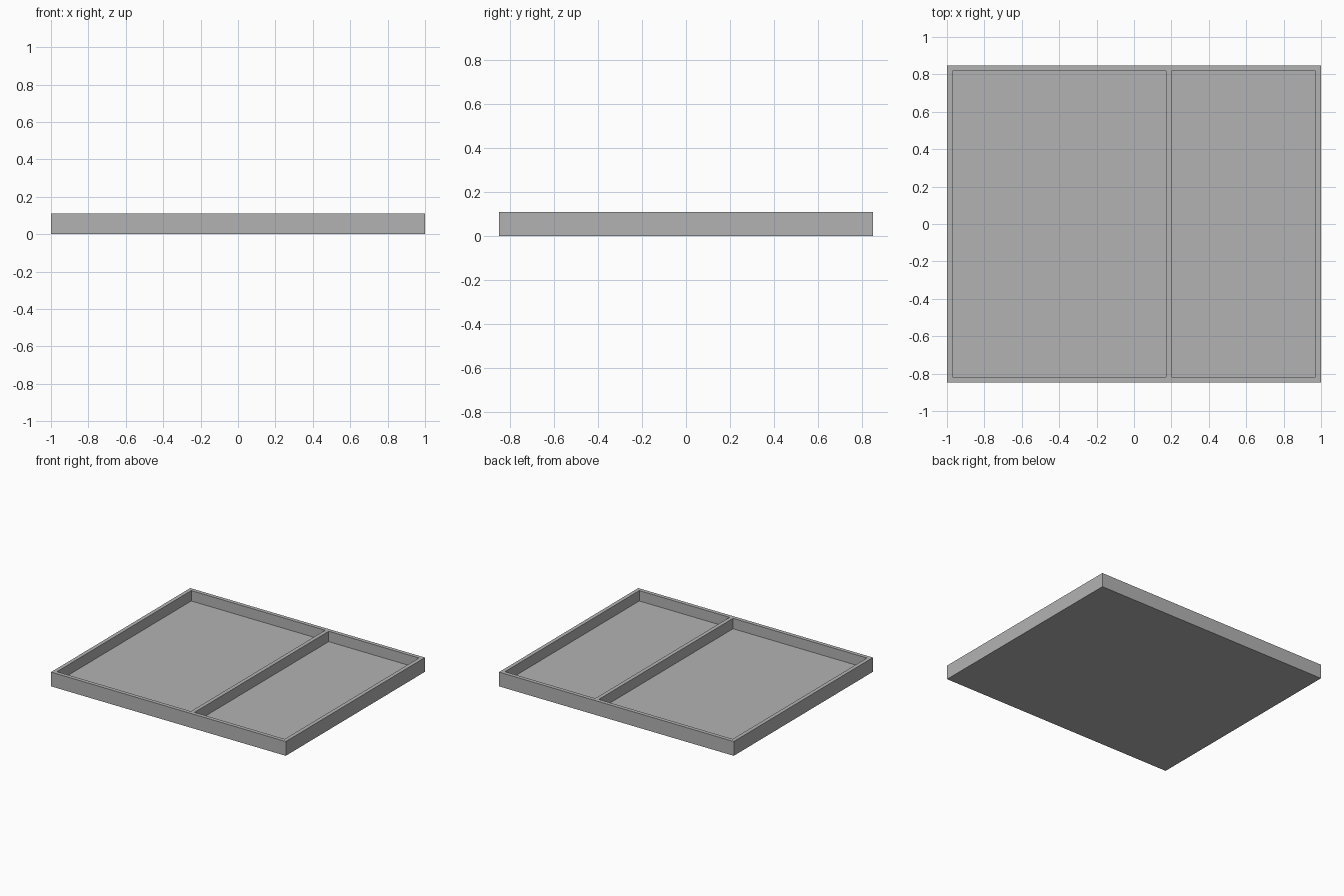
import bpy
import bmesh
from mathutils import Vector

cube = bpy.data.objects.get("Cube")
if cube:
    bpy.data.objects.remove(cube, do_unlink=True)

HALF_X, HALF_Y, HEIGHT = 1.0, 0.847, 0.11
WALL, FLOOR = 0.03, 0.03
DIVIDER = (0.171, 0.201)

# Material
grey = bpy.data.materials.new("plain grey")
grey.use_nodes = True
colour = (0.45, 0.45, 0.45, 1)
grey.diffuse_color = colour
grey.node_tree.nodes["Principled BSDF"].inputs["Base Color"].default_value = colour

# Solid slab
bm = bmesh.new()
bmesh.ops.create_cube(bm, size=1)
for v in bm.verts:
    v.co = Vector((v.co.x * 2 * HALF_X, v.co.y * 2 * HALF_Y, (v.co.z + 0.5) * HEIGHT))


def top_faces():
    bm.normal_update()
    return [f for f in bm.faces if f.normal.z > 0.9]


def cut_top(point, normal):
    faces = top_faces()
    geom = set(faces)
    for f in faces:
        geom.update(f.edges, f.verts)
    bmesh.ops.bisect_plane(bm, geom=list(geom), plane_co=point, plane_no=normal)


# Score the rim and divider outlines into the top
for x in (-HALF_X + WALL, *DIVIDER, HALF_X - WALL):
    cut_top((x, 0, 0), (1, 0, 0))
for y in (-HALF_Y + WALL, HALF_Y - WALL):
    cut_top((0, y, 0), (0, 1, 0))


# Sink the two compartments
def is_pocket(face):
    c = face.calc_center_median()
    in_divider = DIVIDER[0] < c.x < DIVIDER[1]
    return abs(c.x) < HALF_X - WALL and abs(c.y) < HALF_Y - WALL and not in_divider


pockets = [f for f in top_faces() if is_pocket(f)]
result = bmesh.ops.extrude_face_region(bm, geom=pockets)
sunk = [g for g in result["geom"] if isinstance(g, bmesh.types.BMVert)]
bmesh.ops.translate(bm, verts=sunk, vec=(0, 0, FLOOR - HEIGHT))
leftover = [f for f in pockets if f.is_valid]
if leftover:
    bmesh.ops.delete(bm, geom=leftover, context="FACES_ONLY")
bmesh.ops.recalc_face_normals(bm, faces=bm.faces[:])

# Tray object
mesh = bpy.data.meshes.new("divided_tray")
bm.to_mesh(mesh)
bm.free()
mesh.materials.append(grey)
tray = bpy.data.objects.new("divided_tray", mesh)
bpy.context.collection.objects.link(tray)
